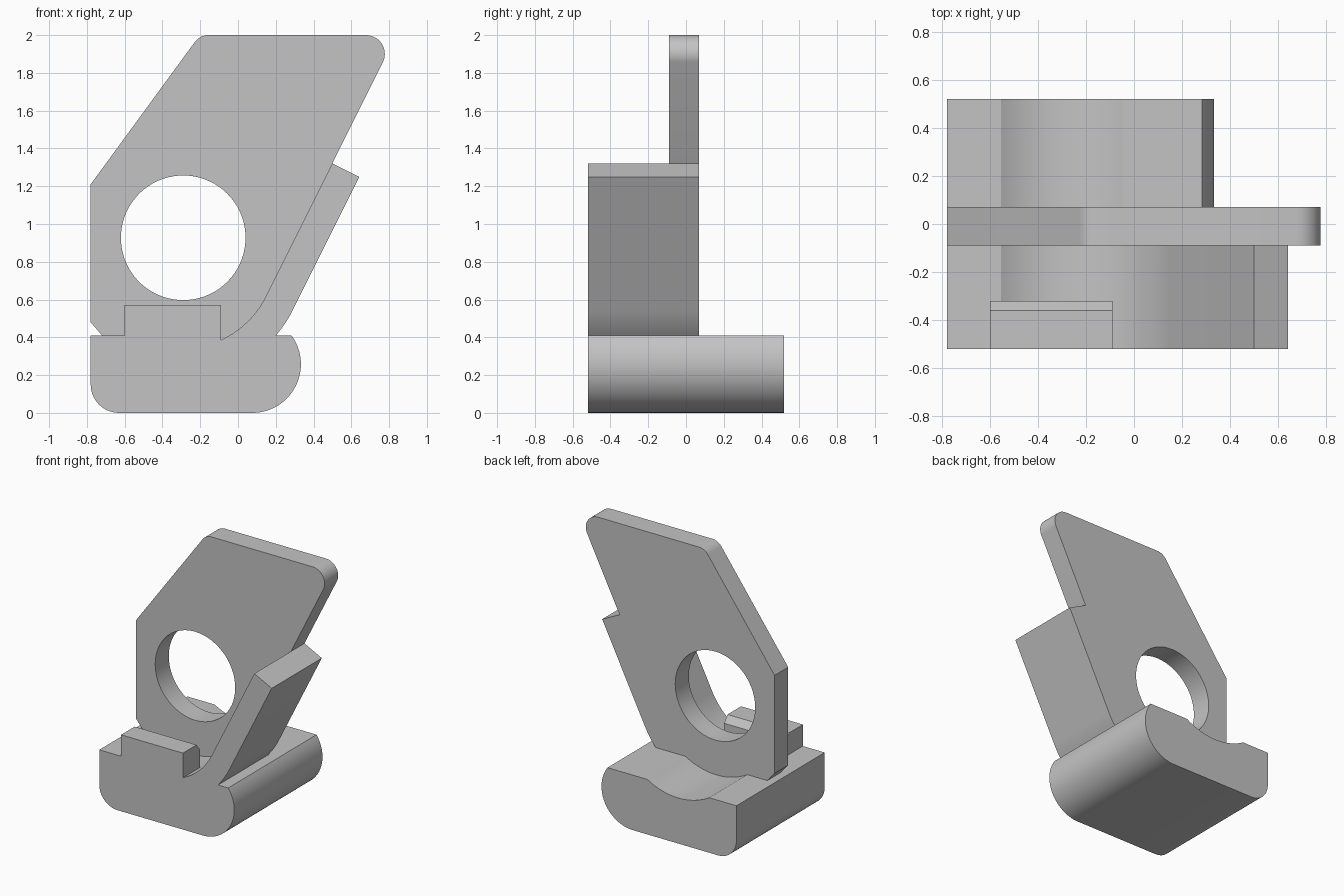
import bpy, bmesh, math
from mathutils import Vector

if "Cube" in bpy.data.objects:
    bpy.data.objects.remove(bpy.data.objects["Cube"])

grey = bpy.data.materials.new("plain grey")
grey.diffuse_color = (0.55, 0.55, 0.55, 1)
grey.use_nodes = True
grey.node_tree.nodes["Principled BSDF"].inputs["Base Color"].default_value = grey.diffuse_color


def prism(name, pts, a, b, axis="y"):
    """Extrude a closed profile from a to b: (x, z) along y, or (y, z) along x."""
    def place(p, t):
        return (p[0], t, p[1]) if axis == "y" else (t, p[0], p[1])
    bm = bmesh.new()
    lo = [bm.verts.new(place(p, a)) for p in pts]
    hi = [bm.verts.new(place(p, b)) for p in pts]
    bm.faces.new(lo)
    bm.faces.new(hi[::-1])
    n = len(pts)
    for i in range(n):
        j = (i + 1) % n
        bm.faces.new((lo[i], hi[i], hi[j], lo[j]))
    bmesh.ops.recalc_face_normals(bm, faces=bm.faces[:])
    me = bpy.data.meshes.new(name)
    bm.to_mesh(me)
    bm.free()
    me.materials.append(grey)
    ob = bpy.data.objects.new(name, me)
    bpy.context.collection.objects.link(ob)
    return ob


def arc(c, r, a0, a1, n=16):
    return [(c[0] + r * math.cos(a0 + (a1 - a0) * i / n),
             c[1] + r * math.sin(a0 + (a1 - a0) * i / n)) for i in range(n + 1)]


def fillet(prev, p, nxt, r, n=10):
    """Round the convex corner p of a counter-clockwise profile."""
    p = Vector(p)
    u, v = (Vector(prev) - p).normalized(), (Vector(nxt) - p).normalized()
    half = u.angle(v) / 2
    c = p + (u + v).normalized() * (r / math.sin(half))
    s = p + u * (r / math.tan(half)) - c
    a0 = math.atan2(s.y, s.x)
    return arc(c, r, a0, a0 + math.pi - 2 * half, n)


def combine(target, other, op):
    m = target.modifiers.new(op, "BOOLEAN")
    m.operation, m.solver, m.object = op, "EXACT", other
    bpy.context.view_layer.objects.active = target
    bpy.ops.object.modifier_apply(modifier=m.name)
    bpy.data.objects.remove(other)


C, R, R2, TOP = (-0.30, 0.84), 0.50, 0.66, 0.41   # groove centre, radii, base top
TAN = math.atan2(-1, 2)                           # where the arm turns straight
d, nrm = Vector((1, 2)).normalized(), Vector((2, -1)).normalized()
inner_end = Vector(C) + nrm * R + d * 0.787
outer_end = Vector(C) + nrm * R2 + d * 0.787
g0 = math.asin((TOP - C[1]) / R)                  # groove edge angle
o0 = math.asin((TOP - C[1]) / R2)

# base block with rounded underside and a shallow groove on top
nose = (0.075, 0.258)
base = prism("base",
             fillet((-0.78, TOP), (-0.78, 0), (0, 0), 0.15)
             + arc(nose, 0.258, -math.pi / 2, math.asin((TOP - 0.258) / 0.258), 28)
             + arc(C, R, g0, -math.pi - g0, 24)
             + [(-0.78, TOP)], -0.52, 0.52)

# curved arm rising out of the base
arm = prism("arm",
            [(0.0, 0.3), (0.15, 0.3)] + arc(C, R2, o0, TAN, 10)
            + [tuple(outer_end), tuple(inner_end)]
            + arc(C, R, TAN, g0, 14), -0.52, 0.07)

# upright plate with round hole
tl, tr, left = (-0.202, 2.0), (inner_end.x + (2 - inner_end.y) / 2, 2.0), (-0.78, 1.21)
plate = prism("plate",
              [(-0.78, 0.48), (-0.72, TOP), (-0.65, 0.32), (0.05, 0.3)]
              + arc(C, 0.57, o0, TAN, 8)
              + [(0.5, 1.2), tuple(inner_end)]
              + fillet(inner_end, tr, tl, 0.1, 14)
              + fillet(tr, tl, left, 0.09)
              + [left], -0.09, 0.07)
hole = prism("hole_cutter", arc((-0.29, 0.927), 0.33, 0, 2 * math.pi, 72)[:-1], -0.3, 0.3)
combine(plate, hole, "DIFFERENCE")

# front lug with chamfered rear edge
lug = prism("lug", [(-0.52, 0.3), (-0.32, 0.3), (-0.32, 0.52), (-0.36, 0.57), (-0.52, 0.57)],
            -0.6, -0.09, "x")

# join everything into one solid
for part in (arm, plate, lug):
    combine(base, part, "UNION")
base.name = "bracket"
bpy.ops.object.select_all(action="DESELECT")
base.select_set(True)
bpy.context.view_layer.objects.active = base
bpy.ops.object.shade_smooth_by_angle(angle=math.radians(25))
